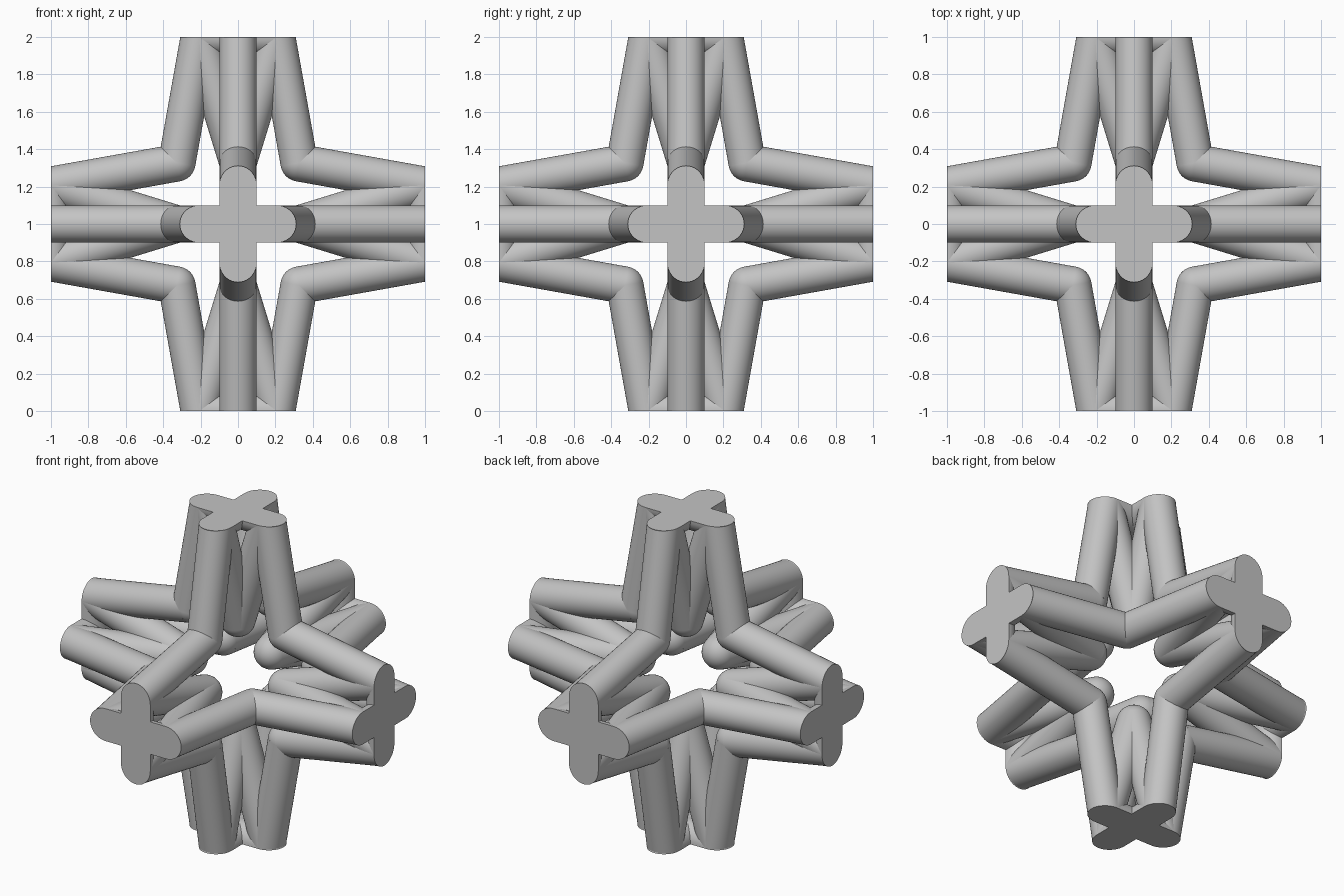
import bpy, bmesh
from mathutils import Vector, Matrix

cube = bpy.data.objects.get("Cube")
if cube:
    bpy.data.objects.remove(cube, do_unlink=True)

RADIUS = 0.1      # rod radius
BEND = 0.327      # distance of elbows and inner hubs from the centre planes
REACH = 0.207     # distance of rod ends from each face centre
SIDES = 40

grey = bpy.data.materials.new("mid_grey")
grey.use_nodes = True
colour = (0.55, 0.55, 0.55, 1)
grey.diffuse_color = colour
grey.node_tree.nodes["Principled BSDF"].inputs["Base Color"].default_value = colour


def rod(bm, start, end, extend=0.0):
    """Round rod from start to end, optionally run on past the end."""
    start, end = Vector(start), Vector(end)
    axis = (end - start).normalized()
    end = end + axis * extend
    place = Matrix.Translation((start + end) / 2) @ axis.to_track_quat('Z', 'Y').to_matrix().to_4x4()
    bmesh.ops.create_cone(bm, cap_ends=True, segments=SIDES, radius1=RADIUS, radius2=RADIUS,
                          depth=(end - start).length, matrix=place)


def ball(bm, centre):
    bmesh.ops.create_uvsphere(bm, u_segments=SIDES, v_segments=SIDES // 2, radius=RADIUS,
                              matrix=Matrix.Translation(centre))


def trim(bm):
    """Cut everything off flat at the outer face and cap the openings."""
    cut = bmesh.ops.bisect_plane(bm, geom=bm.verts[:] + bm.edges[:] + bm.faces[:],
                                 plane_co=(0, 0, 1), plane_no=(0, 0, 1), clear_outer=True)
    edges = [e for e in cut["geom_cut"] if isinstance(e, bmesh.types.BMEdge)]
    bmesh.ops.holes_fill(bm, edges=edges, sides=0)


def finish(bm, name, turn=Matrix()):
    bmesh.ops.recalc_face_normals(bm, faces=bm.faces)
    bm.transform(Matrix.Translation((0, 0, 1)) @ turn)
    mesh = bpy.data.meshes.new(name)
    bm.to_mesh(mesh)
    bm.free()
    mesh.materials.append(grey)
    obj = bpy.data.objects.new(name, mesh)
    bpy.context.collection.objects.link(obj)
    bpy.ops.object.select_all(action='DESELECT')
    obj.select_set(True)
    bpy.context.view_layer.objects.active = obj
    bpy.ops.object.shade_smooth_by_angle(angle=0.7)


sides = {"top": (0, 0, 1), "bottom": (0, 0, -1), "left": (1, 0, 0),
         "right": (-1, 0, 0), "front": (0, -1, 0), "back": (0, 1, 0)}
around = [Vector(v) for v in ((1, 0, 0), (0, 1, 0), (-1, 0, 0), (0, -1, 0))]
up = Vector((0, 0, 1))

for side, direction in sides.items():
    turn = Vector(direction).to_track_quat('Z', 'Y').to_matrix().to_4x4()

    # Four outer legs from the elbows to the face
    bm = bmesh.new()
    for d in around:
        rod(bm, (d + up) * BEND, d * REACH + up, 0.1)
    trim(bm)
    finish(bm, side + "_outer_legs", turn)

    # Four inner braces spreading from a rounded hub
    bm = bmesh.new()
    for d in around:
        rod(bm, up * BEND, d * REACH + up, 0.15)
    ball(bm, up * BEND)
    trim(bm)
    finish(bm, side + "_inner_braces", turn)

    # Crossed half-round bars in the face
    bm = bmesh.new()
    for d in around[:2]:
        rod(bm, up - d * REACH, up + d * REACH)
    trim(bm)
    finish(bm, side + "_cross_bars", turn)

# Rounded elbows where legs of neighbouring sides meet
names = list(sides)
for i, a in enumerate(names):
    for b in names[i + 1:]:
        corner = Vector(sides[a]) + Vector(sides[b])
        if corner.length > 0:
            bm = bmesh.new()
            ball(bm, corner * BEND)
            finish(bm, a + "_" + b + "_elbow")
